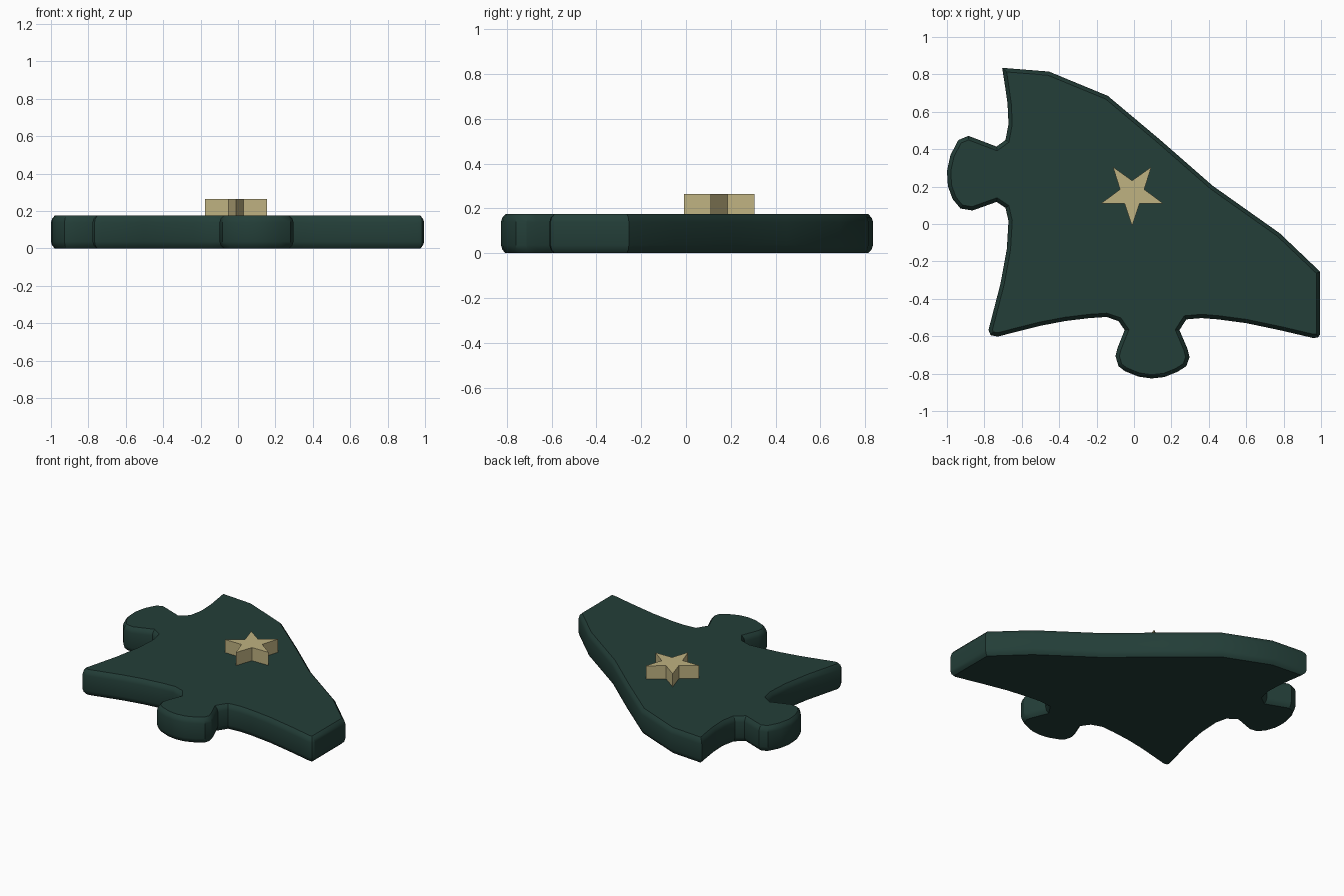
import bpy, bmesh, math
from mathutils import Vector

if "Cube" in bpy.data.objects:
    bpy.data.objects.remove(bpy.data.objects["Cube"])


def material(name, rgb):
    m = bpy.data.materials.new(name)
    m.diffuse_color = (*rgb, 1)
    m.use_nodes = True
    m.node_tree.nodes["Principled BSDF"].inputs["Base Color"].default_value = m.diffuse_color
    return m


def inset(points, d):
    """Move a clockwise outline inward by d with mitred corners."""
    out = []
    for i, p in enumerate(points):
        a = (p - points[i - 1]).normalized()
        b = (points[(i + 1) % len(points)] - p).normalized()
        na, nb = Vector((a.y, -a.x)), Vector((b.y, -b.x))
        out.append(p + (na + nb) * d / max(1 + na.dot(nb), 0.4))
    return out


def slab(name, points, levels, mat):
    """Stack inset copies of an outline, given as (inset, height) levels."""
    points = [Vector(p) for p in points]
    bm = bmesh.new()
    rings = [[bm.verts.new((p.x, p.y, z)) for p in inset(points, d)]
             for d, z in levels]
    n = len(points)
    for low, high in zip(rings, rings[1:]):
        for i in range(n):
            j = (i + 1) % n
            bm.faces.new((low[i], low[j], high[j], high[i]))
    bm.faces.new(rings[0])
    bm.faces.new(rings[-1])
    bmesh.ops.recalc_face_normals(bm, faces=bm.faces)
    mesh = bpy.data.meshes.new(name)
    bm.to_mesh(mesh)
    bm.free()
    mesh.materials.append(mat)
    obj = bpy.data.objects.new(name, mesh)
    bpy.context.collection.objects.link(obj)
    return obj


green = material("dark green", (0.0168, 0.0482, 0.0395))
tan = material("pale gold", (0.52, 0.445, 0.22))

# Slanted outer edge and right end, clockwise from the back left corner
outer_edge = [(-.705, .835), (-.455, .815), (-.14, .685), (.14, .45),
              (.42, .205), (.78, -.05), (.995, -.255), (.995, -.59),
              (.985, -.605), (.96, -.61)]
# Front edge with its round tab
front_edge = [(.79, -.57), (.6, -.53), (.45, -.51), (.36, -.503),
              (.28, -.51), (.243, -.567), (.286, -.668), (.297, -.711),
              (.28, -.76), (.233, -.79), (.163, -.818), (.094, -.826),
              (.024, -.816), (-.05, -.786), (-.083, -.76), (-.099, -.706),
              (-.088, -.663), (-.05, -.567), (-.083, -.519), (-.147, -.497),
              (-.238, -.503), (-.37, -.519), (-.505, -.545), (-.73, -.602)]
# Left edge with its round tab
left_edge = [(-.767, -.594), (-.778, -.567), (-.714, -.32), (-.68, -.134),
             (-.671, .016), (-.687, .086), (-.735, .118), (-.864, .072),
             (-.928, .083), (-.97, .134), (-.995, .203), (-1, .283),
             (-.981, .369), (-.939, .449), (-.885, .471), (-.735, .414),
             (-.687, .449), (-.671, .535), (-.676, .642), (-.69, .74)]

# Puzzle piece body with softened rims
piece = slab("puzzle_piece", outer_edge + front_edge + left_edge,
             [(.02, 0), (.006, .016), (0, .036), (0, .139), (.006, .159),
              (.02, .175)], green)
bpy.context.view_layer.objects.active = piece
piece.select_set(True)
bpy.ops.object.shade_smooth_by_angle(angle=math.radians(30))

# Raised five-pointed star, one tip toward the front
star = []
for k in range(10):
    r, a = (.174, .068)[k % 2], -math.pi / 2 - k * math.pi / 5
    star.append((-.01 + r * math.cos(a), .164 + r * math.sin(a)))
slab("raised_star", star, [(0, .165), (0, .265)], tan)
